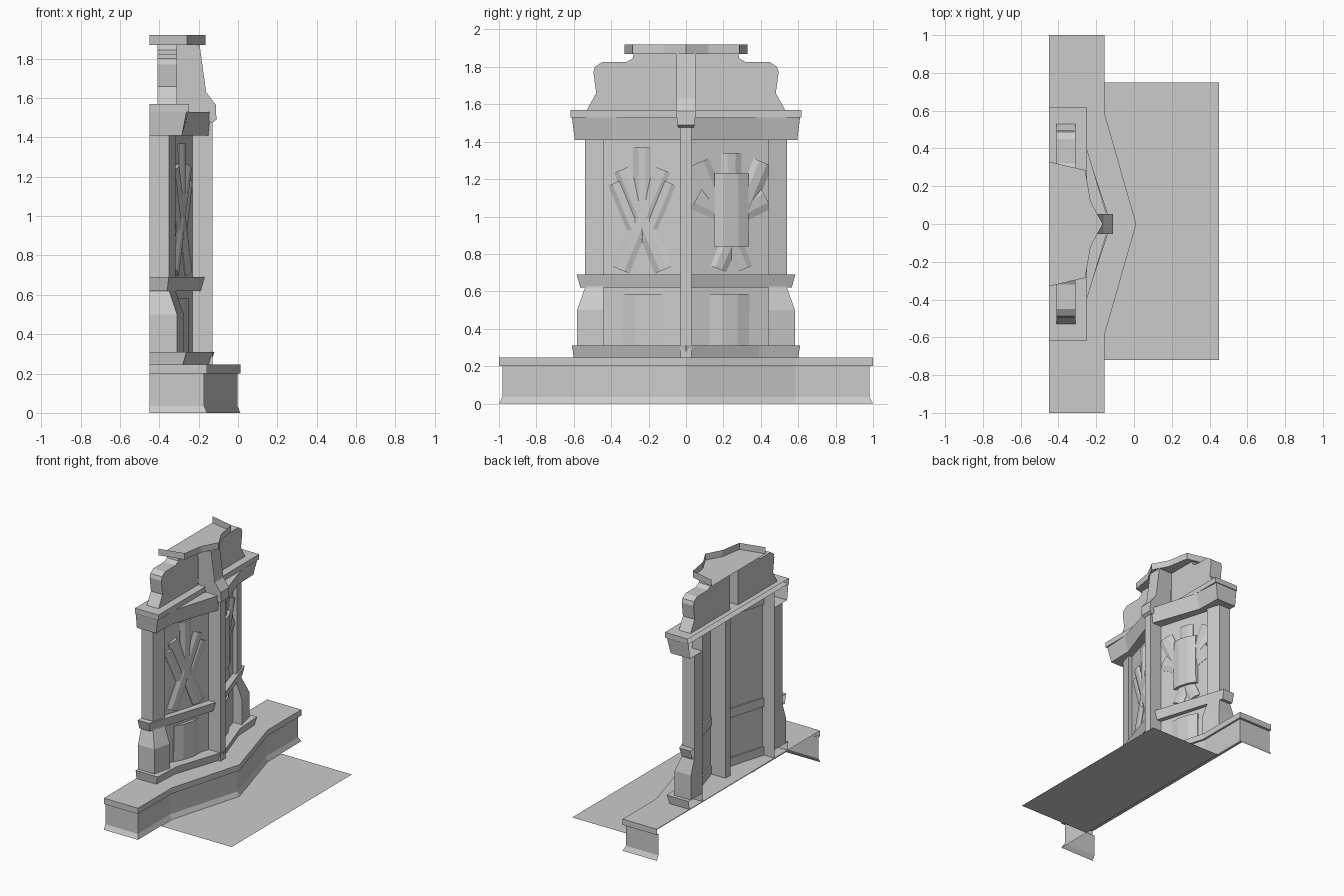
import bpy, bmesh
from mathutils import Vector

if "Cube" in bpy.data.objects:
    bpy.data.objects.remove(bpy.data.objects["Cube"])


def make(name, verts, faces):
    me = bpy.data.meshes.new(name)
    bm = bmesh.new()
    vs = [bm.verts.new(v) for v in verts]
    for f in faces:
        bm.faces.new([vs[i] for i in f])
    bmesh.ops.recalc_face_normals(bm, faces=bm.faces[:])
    bm.to_mesh(me)
    bm.free()
    ob = bpy.data.objects.new(name, me)
    bpy.context.collection.objects.link(ob)
    return ob


def loft(name, rows, first=True, last=True, closed=False):
    """Skin equal-length point rows; optional end caps, open back unless closed."""
    n = len(rows[0])
    verts = [p for r in rows for p in r]
    faces = []
    for k in range(len(rows) - 1):
        for i in range(n if closed else n - 1):
            j = (i + 1) % n
            faces.append((k*n + i, k*n + j, k*n + n + j, k*n + n + i))
    if first:
        faces.append(tuple(range(n)))
    if last:
        faces.append(tuple(range(len(verts) - n, len(verts))))
    return make(name, verts, faces)


def course(name, levels, bottom=True, top=True):
    """Open-backed moulding from half plans (x, y), mirrored over y = 0."""
    rows = []
    for z, half in levels:
        other = [(x, -y) for x, y in reversed(half) if y > 0]
        rows.append([(x, y, z) for x, y in half + other])
    return loft(name, rows, bottom, top)


# stepped plinth with a pointed front
wide = [(-.45, 1), (-.157, 1), (-.157, .59), (.012, 0)]
slim = [(-.45, .98), (-.172, .98), (-.172, .585), (-.003, 0)]
course("plinth", [(0, wide), (.035, slim), (.20, slim), (.20, wide), (.245, wide)], bottom=False)

# thin sheet in front
make("ground_sheet", [(-.155, -.72, 0), (.45, -.72, 0), (.45, .75, 0), (-.155, .75, 0)], [(0, 1, 2, 3)])

# plate above the cornice
course("cornice_plate", [(z, [(-.45, .617), (-.25, .617)]) for z in (1.53, 1.57)])

# central fin between the panels
loft("center_fin", [[(-.36, .03, z), (-.13, .03, z), (-.13, -.03, z), (-.36, -.03, z)]
                    for z in (.245, 1.53)], closed=True)

# mouldings hug the walls, so each ends at the inner line behind the panel
inner = [(-.24, .03), (-.36, .44), (-.45, .44)]
mouldings = {
    "lower_trim": [
        (.245, [(-.45, .60), (-.28, .60), (-.27, .39), (-.14, 0), (-.24, 0)]),
        (.31, [(-.45, .61), (-.262, .61), (-.25, .39), (-.12, 0), (-.24, 0)])],
    "middle_trim": [
        (.62, [(-.45, .565), (-.36, .565), (-.19, .03)]),
        (.69, [(-.45, .585), (-.352, .585), (-.17, .03)])],
    "cornice": [
        (1.41, [(-.45, .595), (-.285, .595), (-.28, .40), (-.14, 0), (-.24, 0)]),
        (1.53, [(-.45, .61), (-.262, .61), (-.25, .40), (-.13, 0), (-.24, 0)])]}

for s, side in ((1, "right"), (-1, "left")):
    def plan(z, pts):
        return [(x, s*y, z) for x, y in pts]

    for name, levels in mouldings.items():
        loft(name + "_" + side, [plan(z, pts + inner) for z, pts in levels])
    # slanted wall panel
    loft("panel_" + side, [plan(z, [(-.355, .46), (-.23, .03)]) for z in (.31, 1.41)], False, False)
    # corner column and its flared pedestal
    col = [(-.45, .54), (-.35, .54), (-.318, .44), (-.45, .44)]
    loft("column_" + side, [plan(z, col) for z in (.62, 1.41)], closed=True)
    ped = [(-.45, .582), (-.31, .582), (-.275, .44), (-.45, .44)]
    loft("pedestal_" + side, [plan(.31, ped), plan(.50, ped), plan(.62, col)], closed=True)
    # stepped crest block
    crest = [(.05, 1.57), (.53, 1.57), (.48, 1.66), (.495, 1.77), (.487, 1.80), (.45, 1.825),
             (.32, 1.825), (.285, 1.845), (.28, 1.87), (.05, 1.87)]
    loft("crest_" + side, [[(x, s*y, z) for y, z in crest] for x in (-.41, -.31)], closed=True)

# crest cap: floor and raised rim, open above
cap = [(-.45, .33), (-.258, .285), (-.23, .12), (-.165, 0)]
course("crest_cap", [(1.87, cap), (1.92, cap)], top=False)

# central bracket, open at the back
prof = [(-.31, 1.87), (-.195, 1.87), (-.162, 1.63), (-.112, 1.565),
        (-.11, 1.49), (-.13, 1.475), (-.31, 1.53)]
half = [.053, .053, .053, .053, .046, .04, .04]
loft("center_bracket", [[(x, s*h, z) for (x, z), h in zip(prof, half)] for s in (1, -1)])


def relief(name, a, b, wa, wb, edge, depth):
    """Faceted raised bar on a slanted panel, from a to b in (y, z)."""
    a, b = Vector(a), Vector(b)
    d = (b - a).normalized()
    side = Vector((-d.y, d.x))
    rows = []
    for c, w in ((a, wa), (b, wb)):
        row = []
        for t, h in ((-1, 0), (-1, edge), (-.4, depth), (.4, depth), (1, edge), (1, 0)):
            p = c + side * t * w
            row.append((-.23 - .29 * (abs(p.x) - .03) + h, p.x, p.y))
        rows.append(row)
    loft(name, rows)


# lower plaques
relief("plaque_left", (-.23, .31), (-.23, .585), .11, .105, .006, .024)
relief("plaque_right", (.232, .31), (.232, .585), .105, .107, .006, .024)

# left ornament: fan of crossed bars
relief("left_upright", (-.235, 1.37), (-.235, .95), .05, .04, .003, .018)
for s in (1, -1):
    c = -.235
    relief("left_long_bar", (c + s*.11, 1.25), (c - s*.115, .715), .042, .052, .004, .018)
    relief("left_short_bar", (c + s*.145, 1.18), (c + s*.02, .88), .038, .038, .002, .014)

# right ornament: shield over crossed bars
c = .243
relief("shield", (c, 1.23), (c, .84), .09, .093, .02, .038)
relief("right_upright", (c, 1.34), (c, 1.1), .055, .055, .003, .018)
for s in (1, -1):
    relief("right_long_bar", (c + s*.17, 1.29), (c - s*.07, .72), .055, .045, .003, .018)
    relief("right_short_bar", (c + s*.185, 1.10), (c + s*.04, 1.02), .065, .055, .002, .014)
